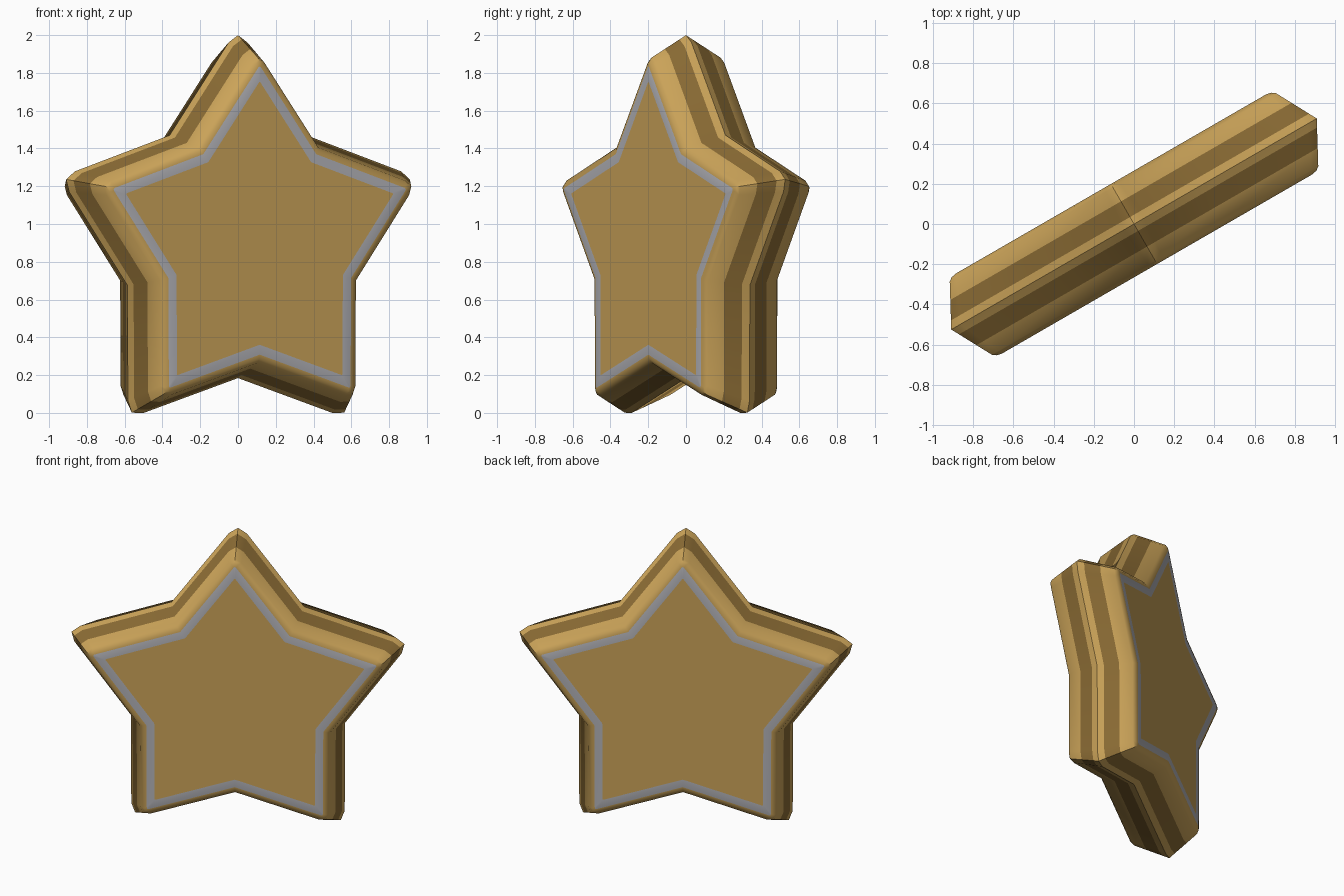
import bpy, bmesh, math
from mathutils import Matrix, Vector

if "Cube" in bpy.data.objects:
    bpy.data.objects.remove(bpy.data.objects["Cube"])

CENTER_Z = 0.895
TIP_R, VALLEY_R = 0.95, 0.59          # star outline at the front face
HALF = math.atan2(VALLEY_R * math.sin(math.radians(36)),
                  TIP_R - VALLEY_R * math.cos(math.radians(36)))   # half angle of a tip


def material(name, rgb):
    m = bpy.data.materials.new(name)
    m.diffuse_color = (*rgb, 1)
    m.use_nodes = True
    m.node_tree.nodes["Principled BSDF"].inputs["Base Color"].default_value = m.diffuse_color
    return m


GOLD, BROWN, GREY = 0, 1, 2
mats = [material("gold", (0.60, 0.37, 0.10)),
        material("brown", (0.26, 0.15, 0.035)),
        material("grey", (0.46, 0.46, 0.49))]


def outline(offset, blunt):
    """Five-armed star, edges moved out by offset, tips blunted to half-width blunt."""
    sharp = TIP_R + offset / math.sin(HALF)
    valley = VALLEY_R + offset / math.sin(HALF + math.radians(36))
    shoulder = sharp - blunt / math.tan(HALF)
    pts = []
    for i in range(5):
        a = math.radians(90 + 72 * i)
        rot = Matrix.Rotation(a, 2)
        for p in ((shoulder, -blunt), (sharp - 0.7 * blunt, 0), (shoulder, blunt)):
            pts.append(rot @ Vector(p))
        b = a + math.radians(36)
        pts.append(Vector((valley * math.cos(b), valley * math.sin(b))))
    return pts


# Half profile from the middle ridge to the front: depth, offset, blunt, colour of next band
def side(d):
    t = d / 0.21
    return 0.115 + (0.038 - 0.115) * t, 0.057 + (0.04 - 0.057) * t


half = [(0.04, *side(0.04), BROWN),
        (0.13, *side(0.13), GOLD),
        (0.21, *side(0.21), GOLD),
        (0.224, 0.018, 0.02, GOLD),
        (0.23, -0.003, 0.008, GREY),
        (0.23, -0.053, 0.004, GOLD)]
ridge = [(0.0, *side(0), GOLD)]
# Mirror the profile to the back
back = [(-half[i][0], half[i][1], half[i][2], half[i - 1][3] if i else GOLD)
        for i in reversed(range(len(half)))]
profile = back + ridge + half

# Star body: stack of star rings joined by bands, closed by flat faces
bm = bmesh.new()
rings = [[bm.verts.new((p.x, -d, p.y)) for p in outline(o, w)] for d, o, w, _ in profile]
for k in range(len(rings) - 1):
    lo, hi = rings[k], rings[k + 1]
    n = len(lo)
    for i in range(n):
        j = (i + 1) % n
        f = bm.faces.new((lo[i], lo[j], hi[j], hi[i]))
        f.material_index = profile[k][3]
for r in (rings[0], rings[-1]):
    bm.faces.new(r).material_index = GOLD
bmesh.ops.recalc_face_normals(bm, faces=bm.faces)
# Turn the star 30 degrees and stand it on the ground
bm.transform(Matrix.Translation((0, 0, CENTER_Z)) @ Matrix.Rotation(math.radians(30), 4, 'Z'))

mesh = bpy.data.meshes.new("star")
bm.to_mesh(mesh)
bm.free()
for m in mats:
    mesh.materials.append(m)
star = bpy.data.objects.new("star", mesh)
bpy.context.collection.objects.link(star)
bpy.context.view_layer.objects.active = star
star.select_set(True)
bpy.ops.object.shade_smooth_by_angle(angle=math.radians(40))
